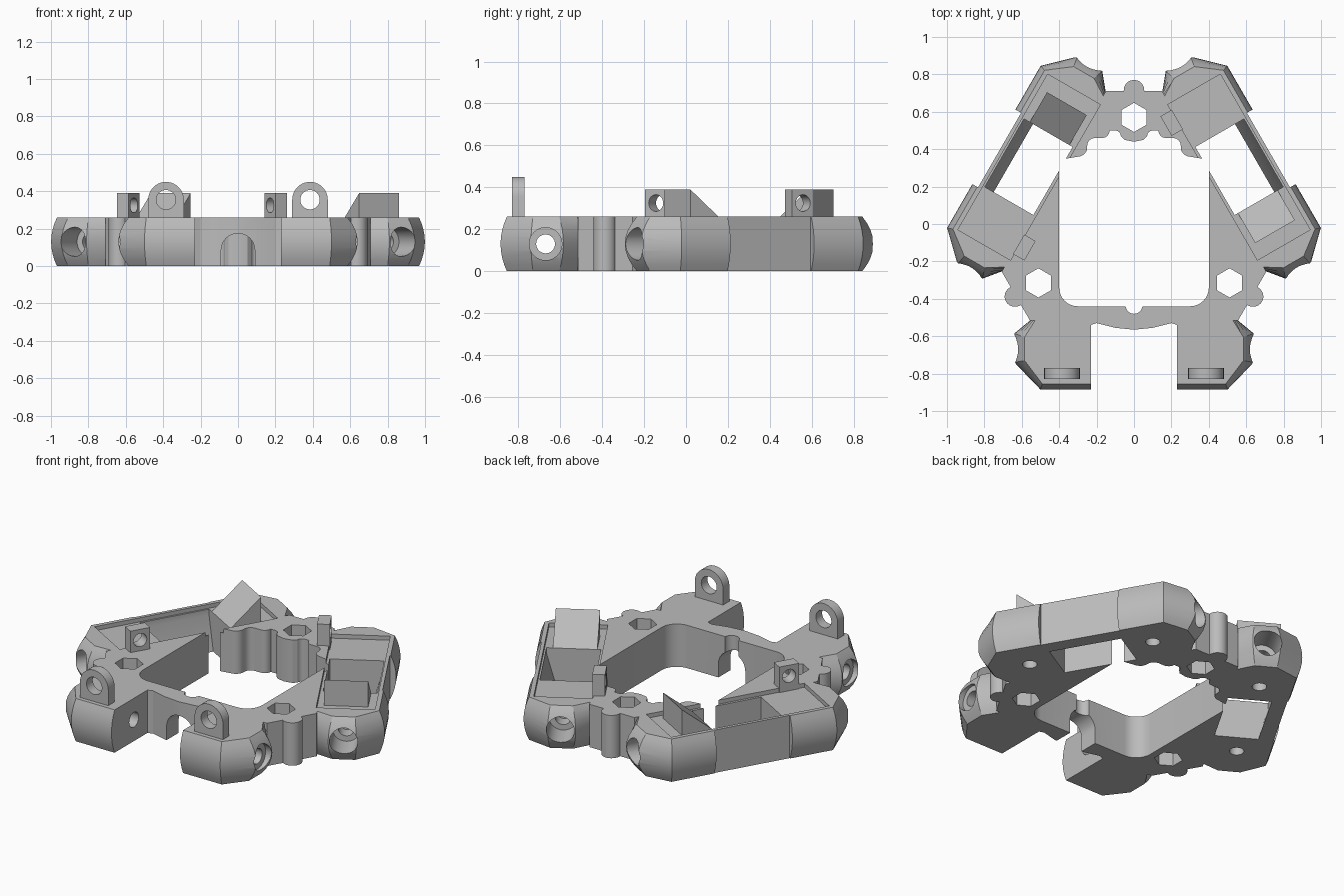
import bpy, bmesh
from math import sin, cos, pi, radians
from mathutils import Matrix

if "Cube" in bpy.data.objects:
    bpy.data.objects.remove(bpy.data.objects["Cube"])

H = 0.26          # frame thickness
MID = H / 2
CENTRE = Matrix.Translation((0, -0.02, 0))
ALONG_X = Matrix(((0, 0, 1, 0), (1, 0, 0, 0), (0, 1, 0, 0), (0, 0, 0, 1)))
ALONG_Y = Matrix.Rotation(pi / 2, 4, 'X')

grey = bpy.data.materials.new("plain grey")
grey.use_nodes = True
grey.diffuse_color = (0.5, 0.5, 0.5, 1)
grey.node_tree.nodes["Principled BSDF"].inputs["Base Color"].default_value = (0.5, 0.5, 0.5, 1)


def side(k):
    """Frame of one of the three sides, front = 0."""
    return CENTRE @ Matrix.Rotation(radians(120 * k), 4, 'Z')


def loft(name, rings, mat=Matrix()):
    bm = bmesh.new()
    loops = [[bm.verts.new(p) for p in ring] for ring in rings]
    n = len(loops[0])
    for a, b in zip(loops, loops[1:]):
        for i in range(n):
            j = (i + 1) % n
            bm.faces.new((a[i], a[j], b[j], b[i]))
    bm.faces.new(loops[0][::-1])
    bm.faces.new(loops[-1])
    bm.transform(mat)
    bmesh.ops.recalc_face_normals(bm, faces=bm.faces)
    me = bpy.data.meshes.new(name)
    bm.to_mesh(me)
    bm.free()
    me.materials.append(grey)
    ob = bpy.data.objects.new(name, me)
    bpy.context.collection.objects.link(ob)
    return ob


def prism(name, pts, lo, hi, mat=Matrix()):
    return loft(name, [[(x, y, z) for x, y in pts] for z in (lo, hi)], mat)


def arc(cx, cy, r, a, b, n):
    return [(cx + r * cos(radians(a + (b - a) * i / n)),
             cy + r * sin(radians(a + (b - a) * i / n))) for i in range(n + 1)]


def circle(cx, cy, r, n=32):
    return arc(cx, cy, r, 0, 360, n)[:-1]


def rect(x0, x1, y0, y1):
    return [(x0, y0), (x1, y0), (x1, y1), (x0, y1)]


def mirrored(half):
    return half + [(-x, y) for x, y in reversed(half) if x > 0]


def combine(body, tool, op):
    mod = body.modifiers.new("join", 'BOOLEAN')
    mod.operation, mod.object, mod.solver = op, tool, 'EXACT'
    graph = bpy.context.evaluated_depsgraph_get()
    me = bpy.data.meshes.new_from_object(body.evaluated_get(graph))
    body.modifiers.clear()
    body.data = me
    bpy.data.objects.remove(tool)


def add(body, tool):
    combine(body, tool, 'UNION')


def cut(body, tool):
    combine(body, tool, 'DIFFERENCE')


# Plate with the curved front web
neck = (0.557, -0.495)
web = [(-neck[0], neck[1]), (-0.23, -0.52), (-0.2, -0.51), (-0.1, -0.535), (0, -0.545),
       (0.1, -0.535), (0.2, -0.51), (0.23, -0.52), neck]
outline = list(web)
for k in (1, 2):
    for x in (-neck[0], neck[0]):
        p = Matrix.Rotation(radians(120 * k), 3, 'Z') @ Matrix.Translation((x, neck[1], 0)).translation
        outline.append((p.x, p.y))
frame = prism("frame", outline, 0, H, CENTRE)

# Barrel-sided corner pods
wide = [(0.23, -0.865), (0.5, -0.865), (0.64, -0.72), (0.64, -0.565), (0.5, -0.45), (0.23, -0.45)]
slim = [(0.23, -0.835), (0.49, -0.835), (0.585, -0.71), (0.585, -0.585), (0.5, -0.45), (0.23, -0.45)]


def pod(k, s):
    rings = []
    for i in range(9):
        t = (i / 4 - 1) ** 2
        rings.append([(s * (a + (c - a) * t), b + (d - b) * t, H * i / 8)
                      for (a, b), (c, d) in zip(wide, slim)])
    return loft("pod", rings, side(k))


for k in range(3):
    for s in (1, -1):
        add(frame, pod(k, s))
    # Round lobe on the neck opposite each side
    add(frame, prism("lobe", circle(0, 0.735, 0.055), 0, H, side(k)))
    if k:
        add(frame, prism("outer_wall", rect(-0.3, 0.3, -0.83, -0.45), 0, H, side(k)))

# Central opening with scalloped rear edge
opening = mirrored([(0, -0.44)] + arc(0.3, -0.34, 0.1, -90, 0, 8) +
                   arc(0.36, 0.31, 0.04, 0, 90, 4) + arc(0.3, 0.41, 0.05, 270, 180, 5) +
                   arc(0.21, 0.42, 0.04, 0, 90, 4) + arc(0.17, 0.5, 0.04, 270, 180, 4) +
                   arc(0.1, 0.47, 0.03, 90, 180, 4) + [(0.05, 0.45), (0, 0.44)])
cut(frame, prism("opening_cutter", opening, -0.1, 0.4))
cut(frame, prism("notch_cutter", circle(0, -0.435, 0.045), -0.1, 0.4))

# Arched passage under the front web
arch = arc(0, 0.085, 0.09, 0, 180, 16) + [(-0.09, -0.1), (0.09, -0.1)]
cut(frame, prism("arch_cutter", arch, 0.4, 0.7, ALONG_Y))

for k in range(3):
    # Hexagonal nut hole
    cut(frame, prism("hex_cutter", arc(0, 0.59, 0.078, 90, 390, 5), -0.1, 0.4, side(k)))
    # Sideways screw holes with wider mouths
    for s in (1, -1):
        for r, near in ((0.045, 0.1 if k == 0 else 0.38), (0.078, 0.6 if k == 0 else 0.46)):
            lo, hi = sorted((s * near, s * 0.8))
            cut(frame, prism("bore_cutter", circle(-0.65, MID, r), lo, hi, side(k) @ ALONG_X))
    if k:
        # Shallow tray, through window and blind holes underneath
        cut(frame, prism("tray_cutter", rect(-0.48, 0.48, -0.81, -0.485), H - 0.025, 0.4, side(k)))
        window = [(-0.745, -0.1), (-0.5, -0.1), (-0.5, 0.4), (-0.8, 0.4), (-0.8, 0.2), (-0.745, 0)]
        cut(frame, prism("window_cutter", window, -0.21, 0.21, side(k) @ ALONG_X))
        for x in (-0.36, 0.36):
            cut(frame, prism("blind_cutter", circle(x, -0.65, 0.04, 24), -0.1, 0.07, side(k)))

parts = [frame]

# Arched eyelets on the front pods
for name, x in (("left_eyelet", 0.385), ("right_eyelet", -0.385)):
    shape = arc(x, 0.355, 0.095, 0, 180, 20) + [(x - 0.095, 0.24), (x + 0.095, 0.24)]
    eyelet = prism(name, shape, 0.77, 0.83, ALONG_Y)
    cut(eyelet, prism("eye_cutter", circle(x, 0.355, 0.052), 0.6, 1, ALONG_Y))
    parts.append(eyelet)

# Drilled lugs and wedge blocks on the two tray sides
for k, name in ((1, "left"), (2, "right")):
    lug = prism(name + "_lug", rect(0.325, 0.445, 0.22, 0.39), 0.42, 0.49, side(k) @ ALONG_Y)
    cut(lug, prism("lug_cutter", circle(0.385, 0.325, 0.04, 24), 0.3, 0.6, side(k) @ ALONG_Y))
    slope = [(-0.395, 0.22), (-0.21, 0.22), (-0.21, 0.235), (-0.395, 0.39)]
    wedge = prism(name + "_wedge", slope, 0.52, 0.765, side(k) @ ALONG_Y)
    parts += [lug, wedge]

for ob in parts:
    bpy.ops.object.select_all(action='DESELECT')
    ob.select_set(True)
    bpy.context.view_layer.objects.active = ob
    bpy.ops.object.shade_smooth_by_angle(angle=radians(28))
